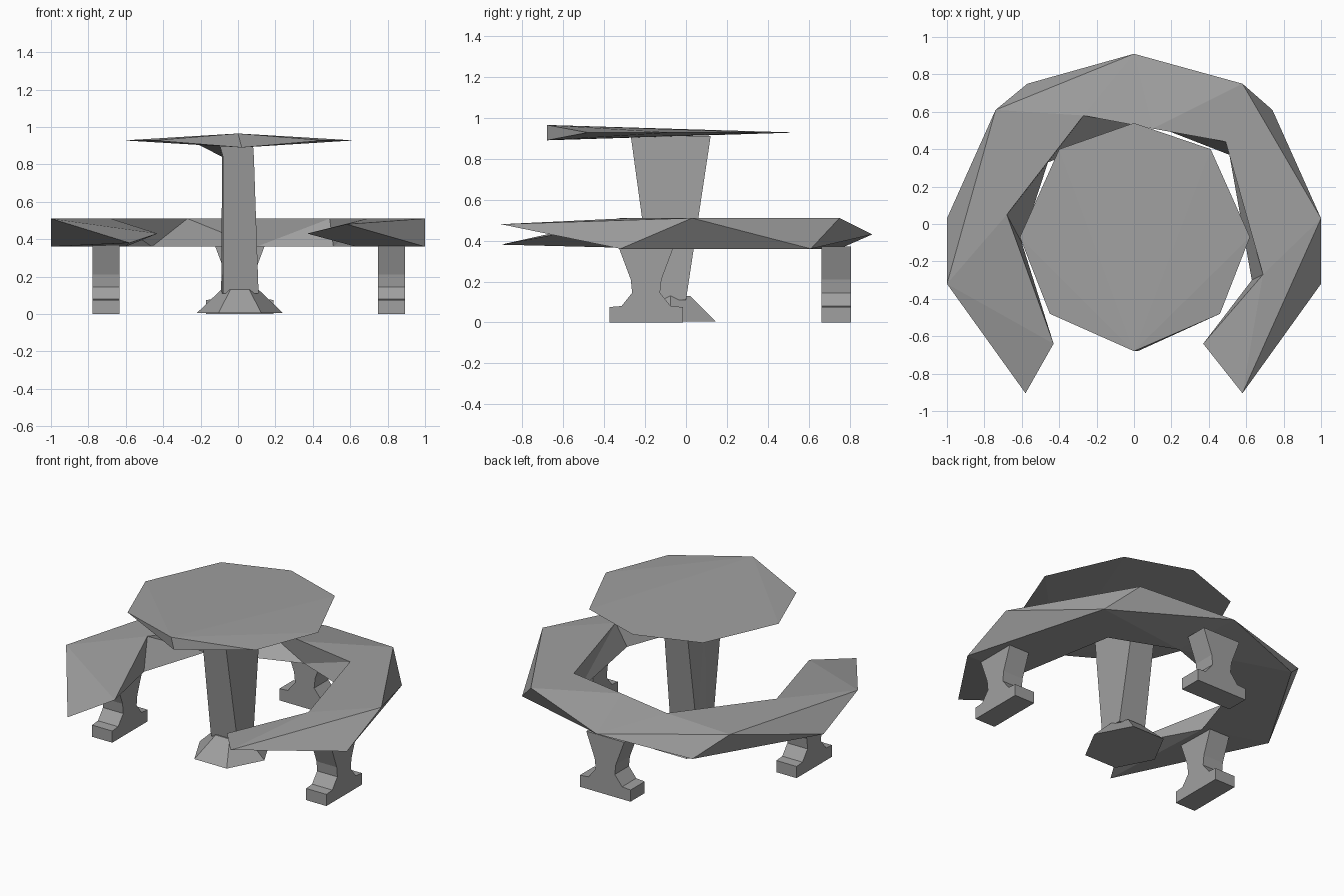
import bpy, bmesh, math

if "Cube" in bpy.data.objects:
    bpy.data.objects.remove(bpy.data.objects["Cube"])

grey = bpy.data.materials.new("stone grey")
grey.diffuse_color = (0.35, 0.35, 0.35, 1)
grey.use_nodes = True
grey.node_tree.nodes["Principled BSDF"].inputs["Base Color"].default_value = grey.diffuse_color


def make(name, verts, faces):
    """Flat-shaded object with outward normals from points and faces."""
    mesh = bpy.data.meshes.new(name)
    mesh.from_pydata(verts, [], faces)
    bm = bmesh.new()
    bm.from_mesh(mesh)
    bmesh.ops.remove_doubles(bm, verts=bm.verts, dist=0.001)
    bmesh.ops.triangulate(bm, faces=bm.faces)
    bmesh.ops.recalc_face_normals(bm, faces=bm.faces)
    bm.to_mesh(mesh)
    bm.free()
    mesh.materials.append(grey)
    ob = bpy.data.objects.new(name, mesh)
    bpy.context.collection.objects.link(ob)
    return ob


def loft(name, rings):
    """Skin a row of equal rings and cap both ends."""
    n = len(rings[0])
    verts = [p for r in rings for p in r]
    faces = [(i * n + j, i * n + (j + 1) % n, (i + 1) * n + (j + 1) % n, (i + 1) * n + j)
             for i in range(len(rings) - 1) for j in range(n)]
    faces += [tuple(range(n)), tuple(range(len(verts) - n, len(verts)))]
    return make(name, verts, faces)


# Table top: octagonal wedge, thick only at its front corner
rim = [(0.46, -0.48), (0.62, -0.07), (0.41, 0.40), (0, 0.54),
       (-0.40, 0.40), (-0.61, -0.07), (-0.45, -0.48)]
verts = [(0, -0.68, 0.965), (0.02, -0.68, 0.89)]
verts += [(x, y, 0.928) for x, y in rim]
faces = [(c, i, i + 1) for c in (0, 1) for i in range(2, 8)] + [(0, 1, 2), (0, 1, 8)]
make("table_top", verts, faces)

# Pedestal column: tapered, with a flare on the left under the top
def column_ring(z, x0, x1, y0, y1, tip):
    return [(x0, y0, z), (x1, y0, z), (x1, y1, z), (x0, y1, z), (tip, (y0 + y1) / 2, z)]

loft("pedestal_column", [
    column_ring(0.11, -0.08, 0.11, -0.16, 0.0, -0.09),
    column_ring(0.84, -0.08, 0.085, -0.26, 0.11, -0.085),
    column_ring(0.91, -0.10, 0.08, -0.27, 0.12, -0.22)])

# Pedestal base: six-sided flared foot
loft("pedestal_base", [
    [(0.01 + r * math.cos(k * math.pi / 3), -0.075 + 1.1 * r * math.sin(k * math.pi / 3), z)
     for k in range(6)] for r, z in ((0.23, 0.005), (0.10, 0.13))])

# Horseshoe bench: sections of outer/inner top, inner/outer bottom
T, B = 0.51, 0.36
def section(ot, it, ib, ob):
    return [(*ot, T), (*it, T), (*ib, B), (*ob, B)]

def tip(outer, inner):
    return [outer, inner, inner, outer]

rear = (0, 0.91, 0.43)
bench = [
    tip((-0.58, -0.905, 0.38), (-0.43, -0.64, 0.43)),
    section((-1, -0.32), (-0.68, 0.05), (-0.60, -0.10), (-1, 0.03)),
    section((-0.74, 0.61), (-0.27, 0.58), (-0.46, 0.33), (-0.57, 0.75)),
    [rear, (0.1, 0.51, T), (0.1, 0.53, B), rear],
    section((0.58, 0.75), (0.49, 0.44), (0.51, 0.37), (0.74, 0.61)),
    section((1, 0.03), (0.69, -0.27), (0.63, -0.30), (1, -0.32)),
    tip((0.58, -0.905, 0.48), (0.37, -0.64, 0.43))]
n = 4
faces = [(i * n + j, i * n + (j + 1) % n, (i + 1) * n + (j + 1) % n, (i + 1) * n + j)
         for i in range(6) for j in (0, 1, 2)]
faces += [(i * n + 3, i * n, (i + 1) * n, (i + 1) * n + 3) for i in (1, 4)]
faces += [(0, 4, 7), (8, 12, 11), (12, 16, 19), (20, 24, 23)]


def clean(f):
    """Drop repeated points where sections collapse to an edge."""
    pts = [p for r in bench for p in r]
    out = []
    for i in f:
        if pts[i] not in [pts[k] for k in out]:
            out.append(i)
    return tuple(out)


faces = [c for c in map(clean, faces) if len(c) > 2]
make("bench", [p for r in bench for p in r], faces)

# Bench legs: hourglass profile (half length, z) on a flat foot
profile = [(0.18, 0), (0.18, 0.075), (0.12, 0.08), (0.068, 0.145), (0.075, 0.21), (0.135, 0.37)]


def leg(name, x, y, turn):
    w = 0.072
    ob = loft(name, [[(-w, -h, z), (w, -h, z), (w, h, z), (-w, h, z)] for h, z in profile])
    ob.location = (x, y, 0)
    ob.rotation_euler.z = turn


leg("left_leg", -0.705, -0.195, 0)
leg("right_leg", 0.82, -0.195, 0)
leg("rear_leg", 0.01, 0.735, math.pi / 2)
